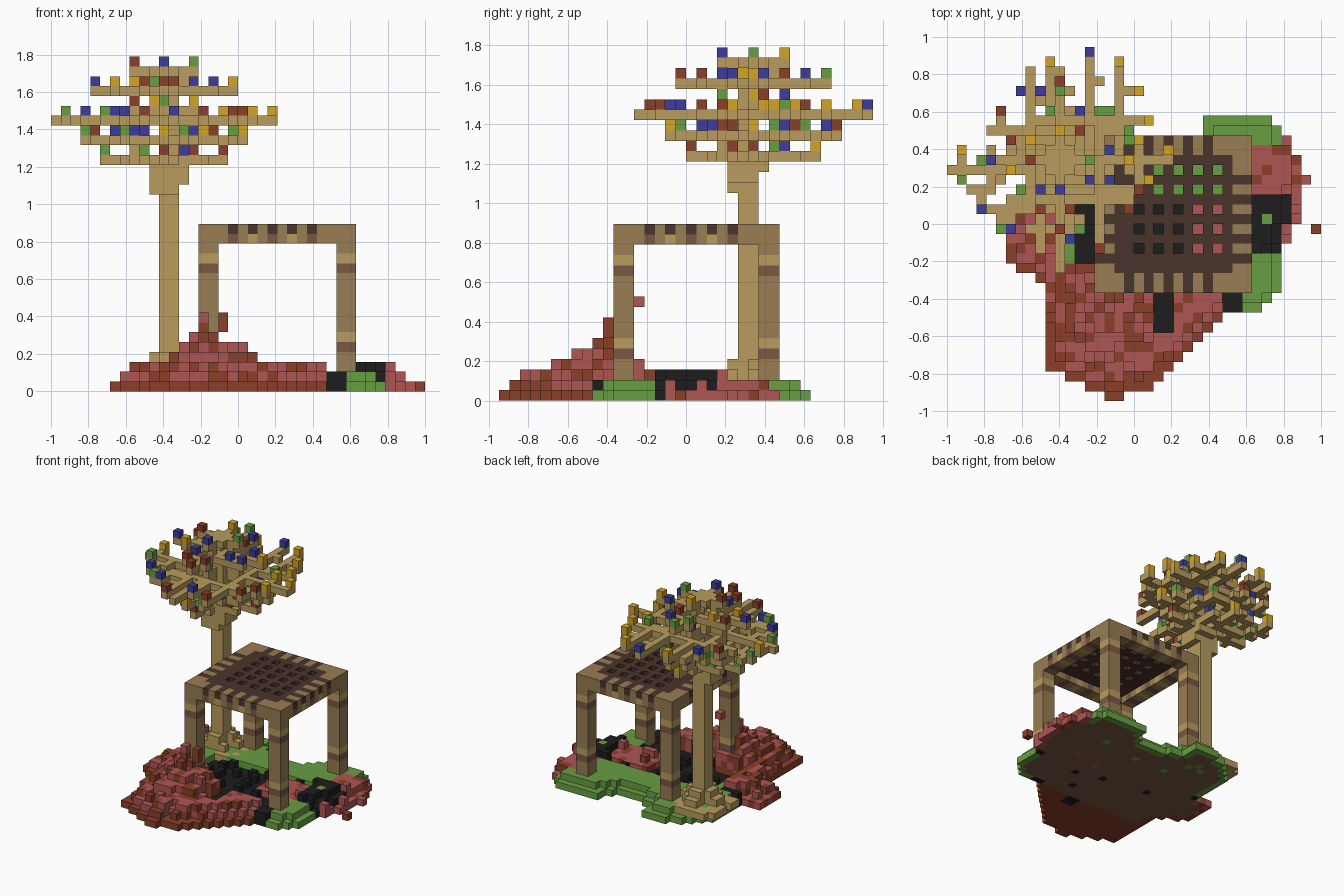
import bpy, bmesh, math, random
from mathutils import Vector

random.seed(7)
cube = bpy.data.objects.get("Cube")
if cube:
    bpy.data.objects.remove(cube, do_unlink=True)

V = 2 / 38                                  # block size
ORIGIN = Vector((-1, -18 * V, 0))

# Colours (8 bit display values, converted to linear)
PALETTE = {
    "bark": (184, 156, 94), "table_wood": (153, 125, 83),
    "dirt": (122, 87, 68), "dark_wood": (74, 51, 44),
    "leaf_red": (139, 64, 42), "leaf_pink": (174, 86, 84),
    "grass": (104, 159, 66), "ash": (29, 29, 29),
    "blue": (60, 60, 156), "yellow": (212, 166, 38),
}
NAMES = list(PALETTE)


def linear(c):
    c /= 255
    return c / 12.92 if c < 0.04 else ((c + 0.055) / 1.055) ** 2.4


MATS = []
for name, rgb in PALETTE.items():
    m = bpy.data.materials.new(name)
    m.use_nodes = True
    col = [linear(c) for c in rgb] + [1]
    m.diffuse_color = col
    bsdf = next(n for n in m.node_tree.nodes if n.type == 'BSDF_PRINCIPLED')
    bsdf.inputs["Base Color"].default_value = col
    MATS.append(m)

parts, solid = {}, {}


def put(part, cell, colour):
    """Place one block unless the cell is taken."""
    if cell not in solid:
        solid[cell] = colour
        parts.setdefault(part, []).append(cell)


def box(part, i, j, k, colour):
    for x in range(*i):
        for y in range(*j):
            for z in range(*k):
                put(part, (x, y, z), colour)


def build(part, cells):
    """Mesh of the exposed block faces."""
    bm = bmesh.new()
    verts = {}

    def vert(p):
        if p not in verts:
            verts[p] = bm.verts.new(ORIGIN + Vector(p) * V)
        return verts[p]

    for c in cells:
        for axis in range(3):
            for side in (0, 1):
                n = list(c)
                n[axis] += 2 * side - 1
                if tuple(n) in solid:
                    continue
                a, b = (axis + 1) % 3, (axis + 2) % 3
                ring = []
                for u, w in ((0, 0), (1, 0), (1, 1), (0, 1)):
                    p = list(c)
                    p[axis] += side
                    p[a] += u
                    p[b] += w
                    ring.append(vert(tuple(p)))
                f = bm.faces.new(ring if side else ring[::-1])
                under = axis == 2 and not side and c in buried
                f.material_index = NAMES.index("dirt" if under else solid[c])
    me = bpy.data.meshes.new(part)
    bm.to_mesh(me)
    bm.free()
    for m in MATS:
        me.materials.append(m)
    bpy.context.collection.objects.link(bpy.data.objects.new(part, me))


# Table legs with painted bands
bands = {4: "dirt", 5: "bark", 12: "dirt", 13: "bark"}
for li, side in ((15, "right"), (29, "left")):
    for lj, end in ((11, "front"), (25, "back")):
        for k in range(1, 15):
            box(f"table_leg_{end}_{side}", (li, li + 2), (lj, lj + 2), (k, k + 1),
                bands.get(k, "table_wood"))

# Table top: hanging frame with dark notches, pierced dark panel
for i in range(15, 31):
    for j in range(11, 27):
        inner = 17 <= i < 29 and 13 <= j < 25
        if inner:
            if not (i % 2 and j % 2 and 17 < i < 28 and 14 < j < 24):
                put("table_panel", (i, j, 16), "dark_wood")
            continue
        along = i if 17 < i < 28 else j if 13 < j < 24 else 1
        notch = along % 2 == 0
        put("table_frame", (i, j, 16), "dark_wood" if notch else "table_wood")
        under = ("dirt" if along % 4 else "bark") if notch else "table_wood"
        put("table_frame", (i, j, 15), under)

# Tree trunk, collar and roots
box("trunk", (11, 13), (23, 25), (0, 31), "bark")
box("trunk", (11, 12), (24, 25), (31, 33), "bark")
box("trunk", (10, 13), (22, 25), (20, 23), "bark")
box("trunk", (13, 14), (22, 25), (21, 23), "bark")
box("trunk", (11, 14), (25, 26), (22, 23), "bark")
for i in range(8, 16):
    for j in range(21, 29):
        d = math.dist((i + 0.5, j + 0.5), (12, 24))
        if d < 4.5 and random.random() < 0.65:
            box("roots", (i, i + 1), (j, j + 1), (1, max(2, round(6 - 1.3 * d))), "bark")

# Branches: e/n/w/s walk, [ ] forks, + bud on top, ^ post on top; small tiers turn four times
TI, TJ = 11, 24
STEP = {"e": (1, 0), "n": (0, 1), "w": (-1, 0), "s": (0, -1)}
TIERS = [
    (23, 4, "ee[nnn+]e^[ss+e]e[n]ee+"),
    (25, 4, "eee[nnn[e+]n+]^ee[sss+]e[nne+]e[s]e+"),
    (27, 1, "swww[nnnnwww[nn+]w][sssswww[ss+]w]wwww[ssw[ss+]w]www[nn+][s+]w"),
    (27, 1, "nnnn[wwwnnn[w+]nn][wnnnnn[e]n+][eeennnn[e]nnn+]eeeeee[nnn[ee+]nnn+]eee+"),
    (27, 1, "eeee[nnnee[e+]n][ssseee[ss+]e+]eeee[nn+][sse+]eee[n+]"),
    (27, 1, "ssss[wwsss[w]sss+][essss+][eeeesssss+][wwwwwsss+][sssssss]eeeeeees+"),
    (28, 4, "e[n+]ee+"),
    (30, 4, "ee[nnn+]^ee[sse+]e[n+]ee+"),
    (32, 4, "e[n]ee+"),
]
BUDS = ("leaf_red", "grass", "yellow", "blue")
buds = []
for k, turns, walk in TIERS:
    for turn in range(turns):
        x = y = 0
        stack = []
        for ch in walk:
            if ch == "[":
                stack.append((x, y))
            elif ch == "]":
                x, y = stack.pop()
            elif ch in STEP:
                x, y = x + STEP[ch][0], y + STEP[ch][1]
            a, b = x, y
            for _ in range(turn):
                a, b = -b, a
            if ch == "+":
                buds.append((TI + a, TJ + b, k + 1))
            else:
                put("branches", (TI + a, TJ + b, k + (ch == "^")), "bark")
random.shuffle(buds)
for n, c in enumerate(buds):
    put("buds", c, BUDS[n % 4])

# Ground plan
OUTLINE = [(-.14, -.95), (.1, -.88), (.25, -.73), (.37, -.58), (.5, -.47), (.68, -.46),
           (.78, -.36), (.8, -.15), (.86, 0), (.92, .15), (.9, .3), (.82, .43),
           (.72, .57), (.4, .57), (.35, .45), (.08, .43), (-.04, .5), (-.05, .63),
           (-.2, .63), (-.35, .56), (-.5, .44), (-.53, .2), (-.52, .06), (-.68, .05),
           (-.68, -.22), (-.47, -.32), (-.47, -.78), (-.3, -.83)]


def inside(x, y):
    hit = False
    for (ax, ay), (bx, by) in zip(OUTLINE, OUTLINE[1:] + OUTLINE[:1]):
        if (ay > y) != (by > y) and x < ax + (y - ay) * (bx - ax) / (by - ay):
            hit = not hit
    return hit


def centre(i, j):
    return (i + .5) * V - 1, (j + .5) * V - 18 * V


# Distance of every ground column from the rim, in blocks
left = {(i, j) for i in range(38) for j in range(36) if inside(*centre(i, j))}
depth, level = {}, 0
while left:
    level += 1
    core = {(i, j) for i, j in left
            if all((i + a, j + b) in left for a, b in STEP.values())}
    depth.update((c, level) for c in left - core)
    left = core


def zone(x, y, d):
    """Which ground cover lies at a point."""
    if .47 < x < .58 and y < -.37 or -.53 < x < -.37 and .04 < y < .1:
        return "ash"
    if y < -.37 and x < .5 - .3 * (y + .37) or x < -.38 and y < .06 or x < -.1 and y < -.2:
        return "ash" if .1 < x < .2 and y > -.57 else "leaf"
    if x > .63 and -.18 < y < .16:
        return "leaf" if d == 1 and y > -.1 else "ash"
    if x > .63 and .1 < y < .43 or x > .8 and y > -.05 or .28 < x < .63 and -.15 < y < .13:
        return "leaf"
    if x > .5 and y < -.15 or y > .17 or x < -.3:
        return "grass"
    return "ash"


buried = {(i, j, 0) for (i, j), d in sorted(depth.items())
          if d > 1 and centre(i, j)[1] > -.5 and random.random() > .03}
PART = {"leaf": "fallen_leaves", "grass": "grass_patch", "ash": "ash_patch"}
for (i, j), d in sorted(depth.items()):
    x, y = centre(i, j)
    z = zone(x, y, d)
    r = random.random()
    if z == "leaf" and y < .06 and x < .5 and not (x > .28 and y > -.15):
        peak = 6.2 - 10 * math.dist((x, y), (-.16, -.4))
        h = min(d, 3) if peak < 3 else min(d + 1, round(peak + r - .5))
        h = min(h, 4) if y > -.28 else h
        h -= r < .15 and h > 1
    elif z == "leaf":
        h = min(d, 2) + (r < .12)
    elif z == "grass":
        h = min(d, 2)
    else:
        h = min(d, 3) if x > .6 else 2 if y < -.37 or x < -.37 else 1 + (r < .12)
    for k in range(h):
        colour = z
        if z == "leaf":
            rim = k == 0 and y < -.1
            chance = .18 if x > .25 and y > -.2 else .33
            colour = "leaf_red" if rim or random.random() < chance else "leaf_pink"
        elif x > .6 and z == "ash" and random.random() < .18:
            colour = "grass"
        elif x > .6 and y > .2 and random.random() < .15:
            colour = "ash"
        put(PART[z], (i, j, k), colour)

# Loose leaves: around the front leg and beyond the rim
for c in ((15, 10, 6), (15, 10, 7), (17, 10, 6), (17, 10, 7), (16, 13, 9), (14, 11, 5),
          (16, 10, 5), (20, 9, 3), (37, 17, 0), (36, 22, 0), (35, 24, 0), (34, 26, 0)):
    put("loose_leaves", c, random.choice(("leaf_red", "leaf_pink")))

for part, cells in parts.items():
    build(part, cells)
